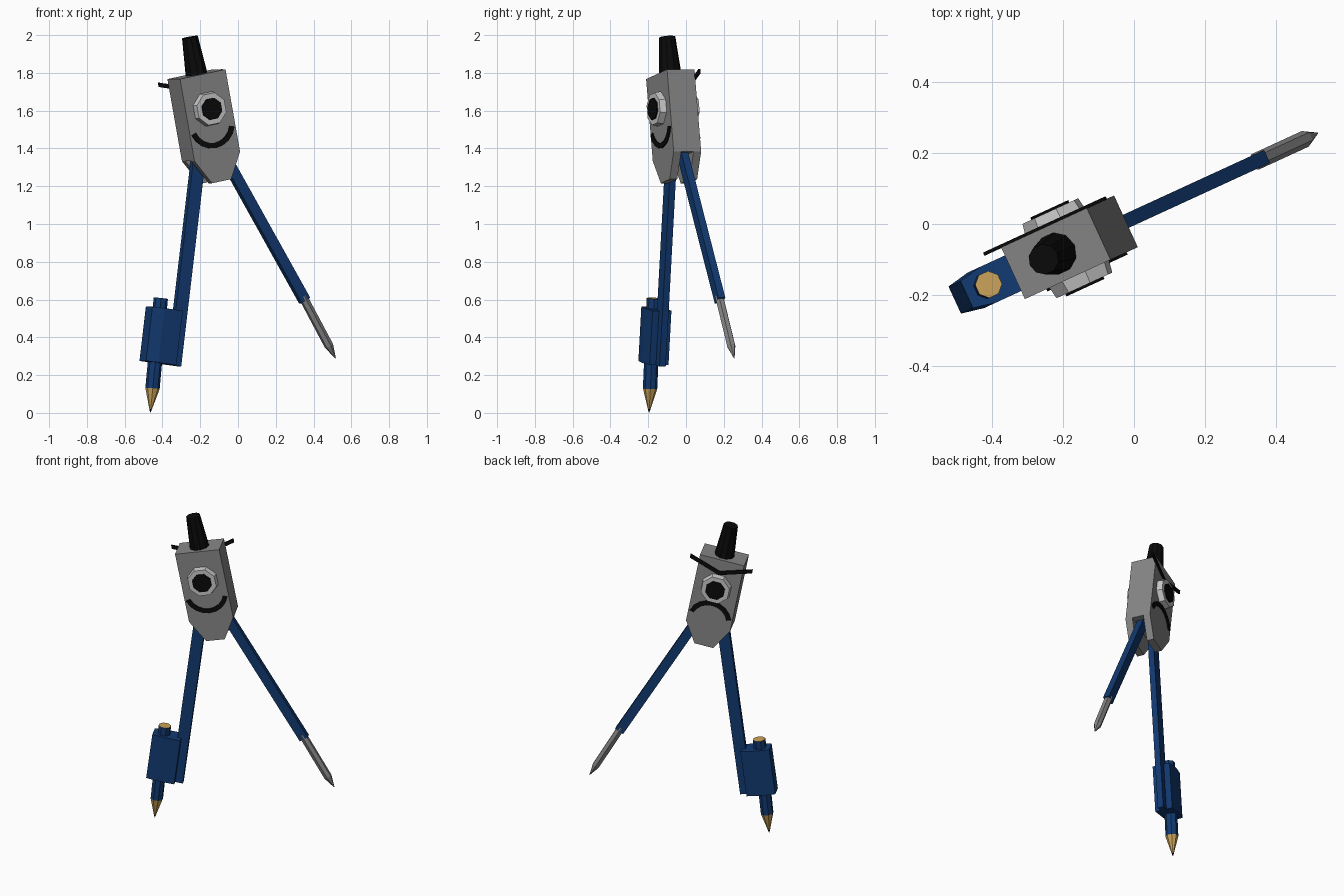
import bpy, bmesh
from math import radians, sin, cos, pi
from mathutils import Matrix, Vector

if "Cube" in bpy.data.objects:
    bpy.data.objects.remove(bpy.data.objects["Cube"])


def material(name, rgb):
    m = bpy.data.materials.new(name)
    m.use_nodes = True
    m.diffuse_color = (*rgb, 1)
    m.node_tree.nodes["Principled BSDF"].inputs["Base Color"].default_value = (*rgb, 1)
    return m


STEEL = material("steel grey", (0.24, 0.24, 0.24))
WHITE = material("eye light grey", (0.58, 0.58, 0.58))
BLACK = material("black", (0.003, 0.003, 0.003))
BLUE = material("dark blue", (0.006, 0.042, 0.165))
WOOD = material("pencil wood", (0.6, 0.37, 0.1))

# The instrument lies in one upright plane, turned about z
WORLD = Matrix.Translation((0, 0.018, 0)) @ Matrix.Rotation(radians(24.7), 4, "Z")
THICK = 0.16


def tilted(x, z, degrees):
    return Matrix.Translation((x, 0, z)) @ Matrix.Rotation(radians(degrees), 4, "Y")


HEAD = tilted(-0.242, 1.793, -11)   # origin at the middle of the head's top


def finish(name, bm, frame, *mats):
    bmesh.ops.recalc_face_normals(bm, faces=bm.faces)
    mesh = bpy.data.meshes.new(name)
    bm.to_mesh(mesh)
    bm.free()
    for m in mats:
        mesh.materials.append(m)
    ob = bpy.data.objects.new(name, mesh)
    ob.matrix_world = WORLD @ frame
    bpy.context.collection.objects.link(ob)
    return ob


def prism(name, outline, y0, y1, mat, frame=HEAD):
    """Extrude an x-z outline from depth y0 to y1."""
    bm = bmesh.new()
    face = bm.faces.new([bm.verts.new((x, y0, z)) for x, z in outline])
    out = bmesh.ops.extrude_face_region(bm, geom=[face])["geom"]
    bmesh.ops.translate(bm, vec=(0, y1 - y0, 0),
                        verts=[v for v in out if isinstance(v, bmesh.types.BMVert)])
    return finish(name, bm, frame, mat)


def rect(x0, x1, z0, z1):
    return [(x0, z0), (x1, z0), (x1, z1), (x0, z1)]


def rod(name, a, b, r0, r1, mats, sides=8, frame=Matrix.Identity(4)):
    """Tapered rod from a to b; a second material colours the end cap at b."""
    a, b = Vector(a), Vector(b)
    bm = bmesh.new()
    bmesh.ops.create_cone(bm, cap_ends=True, segments=sides, radius1=r0, radius2=r1,
                          depth=(b - a).length)
    if len(mats) > 1:
        for f in bm.faces:
            f.material_index = int(f.normal.z > 0.9)
    turn = (b - a).to_track_quat("Z", "Y").to_matrix().to_4x4()
    spin = Matrix.Rotation(pi / sides, 4, "Z")
    bm.transform(Matrix.Translation((a + b) / 2) @ turn @ spin)
    return finish(name, bm, frame, *mats)


# Head: solid block with two cheeks that leave a slot for the legs
half = THICK / 2
prism("head_block", rect(-0.135, 0.135, -0.443, 0), -half, half, STEEL)
cheek = [(-0.135, -0.443), (-0.057, -0.577), (0.057, -0.577), (0.135, -0.443)]
for side, s in (("front", -1), ("back", 1)):
    prism(side + "_cheek", cheek, s * half, s * 0.036, STEEL)

# Handle
rod("handle", (0, 0, -0.01), (0, 0, 0.2), 0.06, 0.043, [BLACK], 10, HEAD)

# Faces on both sides: eye, pupil and mouth
for side, s in (("front", -1), ("back", 1)):
    z = -0.187
    rod(side + "_eye", (0, s * (half - 0.01), z), (0, s * (half + 0.035), z),
        0.096, 0.088, [WHITE], 8, HEAD)
    rod(side + "_pupil", (0, s * (half + 0.034), z), (0, s * (half + 0.042), z),
        0.06, 0.06, [BLACK], 8, HEAD)
    # smile on the front, frown on the back
    centre = -0.265 if s < 0 else -0.41
    angles = [radians(-72 + 144 * i / 8) for i in range(9)]
    band = [(0.133 * sin(t), centre + s * 0.133 * cos(t)) for t in angles]
    band += [(0.105 * sin(t), centre + s * 0.105 * cos(t)) for t in reversed(angles)]
    prism(side + "_mouth", band, s * (half - 0.002), s * (half + 0.007), BLACK)

# Slanted brows on the back
for side, s in (("left", 1), ("right", -1)):
    prism(side + "_brow", [(0, -0.097), (0, -0.073), (s * 0.19, -0.008), (s * 0.19, -0.032)],
          half - 0.002, half + 0.008, BLACK)

# Legs hang from tilted frames placed at their lower ends
prism("pencil_leg", rect(-0.035, 0.035, 0, 1.17), -0.018, 0.018, BLUE,
      tilted(-0.374, 0.25, 7.4))
prism("needle_leg", rect(-0.028, 0.028, 0, 0.95), -0.02, 0.02, BLUE,
      tilted(0.388, 0.595, -31.5))

# Needle
rod("needle_shaft", (0.375, 0, 0.62), (0.53, 0, 0.355), 0.024, 0.024, [STEEL], 6)
rod("needle_point", (0.53, 0, 0.355), (0.568, 0, 0.29), 0.024, 0.002, [STEEL], 6)

# Pencil holder: block narrowing toward its outer end
plan = [(-0.086, -0.042), (-0.02, -0.055), (0.086, -0.055)]
plan += [(x, -y) for x, y in reversed(plan)]
bm = bmesh.new()
low = bm.faces.new([bm.verts.new((x, y, -0.145)) for x, y in plan])
raised = bmesh.ops.extrude_face_region(bm, geom=[low])["geom"]
bmesh.ops.translate(bm, vec=(0, 0, 0.29),
                    verts=[v for v in raised if isinstance(v, bmesh.types.BMVert)])
finish("pencil_holder", bm, tilted(-0.451, 0.408, 7.4), BLUE)

# Pencil: painted shaft with a bare top end, wooden cone and lead
top, tip = Vector((-0.45, 0, 0.607)), Vector((-0.511, 0, 0.002))
neck, lead = top.lerp(tip, 0.79), top.lerp(tip, 0.97)
rod("pencil_shaft", neck, top, 0.038, 0.038, [BLUE, WOOD])
rod("pencil_cone", neck, lead, 0.038, 0.007, [WOOD])
rod("pencil_lead", lead, tip, 0.007, 0.001, [BLACK])
